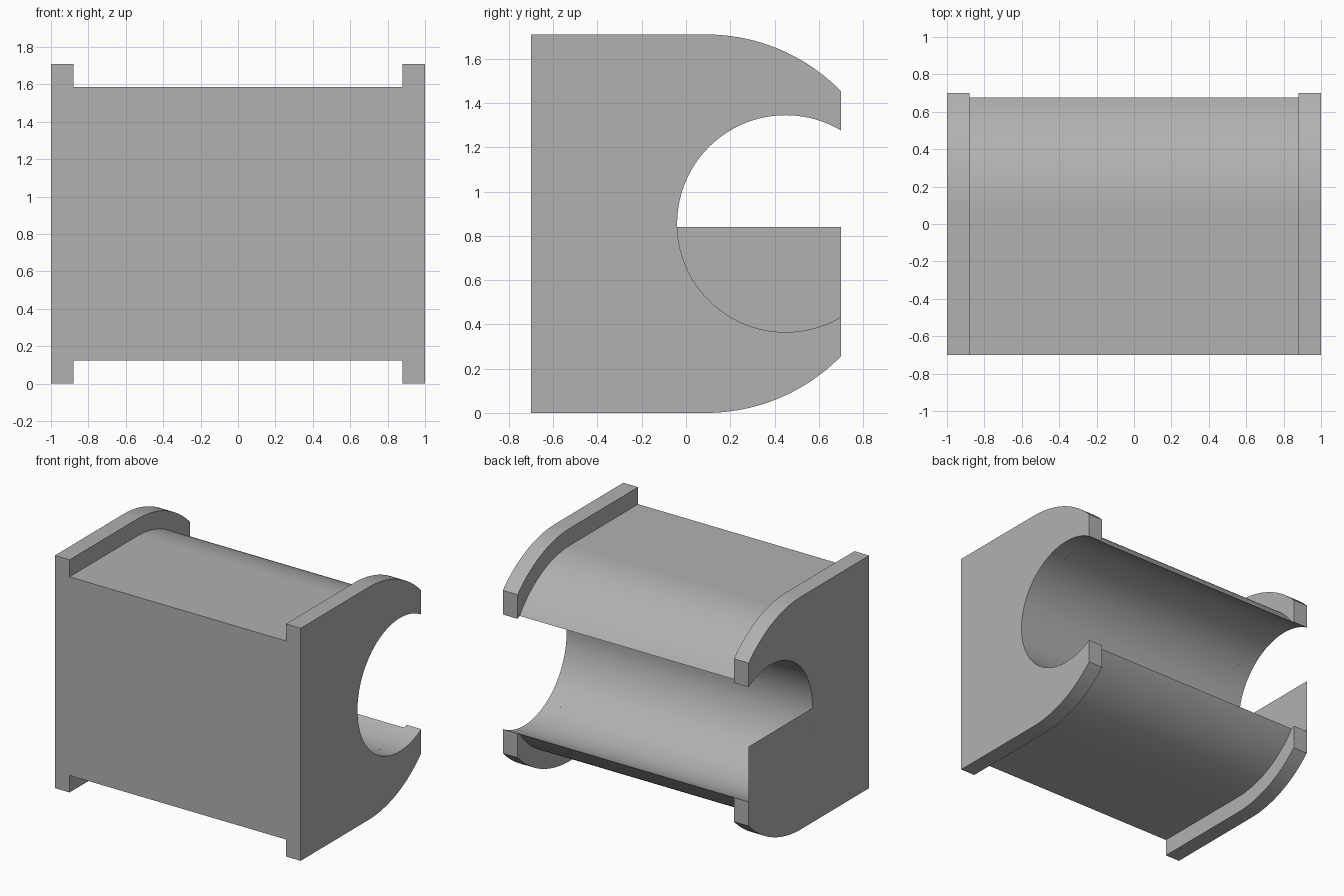
import bpy
import bmesh
from math import acos, cos, sin, pi, radians

if "Cube" in bpy.data.objects:
    bpy.data.objects.remove(bpy.data.objects["Cube"])

FRONT, BACK = -0.70, 0.70
MID = 0.855                      # height of both arc centres
SHELL_Y, BORE_Y = 0.09, 0.45     # depth of the arc centres
FLANGE_R, BODY_R, BORE_R = 0.855, 0.73, 0.49
FLANGE_IN = 0.88

grey = bpy.data.materials.new("light grey")
grey.use_nodes = True
colour = (0.44, 0.44, 0.44, 1)
grey.diffuse_color = colour
grey.node_tree.nodes["Principled BSDF"].inputs["Base Color"].default_value = colour


def arc(cy, r, start, end, n):
    """Points (y, z) along an arc centred at mid height."""
    steps = [start + (end - start) * i / n for i in range(n + 1)]
    return [(cy + r * cos(a), MID + r * sin(a)) for a in steps]


def c_profile(r, back):
    """C-shaped section: flat front, rounded back corners, round bore."""
    tip = acos((back - SHELL_Y) / r)
    mouth = acos((back - BORE_Y) / BORE_R)
    lower = arc(SHELL_Y, r, -pi / 2, -tip, 24)
    bore = arc(BORE_Y, BORE_R, 2 * pi - mouth, mouth, 80)
    upper = arc(SHELL_Y, r, tip, pi / 2, 24)
    return [(FRONT, MID - r)] + lower + bore + upper + [(FRONT, MID + r)]


def make(name, points, x0, x1=None, open_ends=False):
    """Extrude a (y, z) profile from x0 to x1, or leave it a flat sheet."""
    bm = bmesh.new()
    face = bm.faces.new([bm.verts.new((x0, y, z)) for y, z in points])
    if x1 is not None:
        ext = bmesh.ops.extrude_face_region(bm, geom=[face], use_keep_orig=True)
        for v in ext["geom"]:
            if isinstance(v, bmesh.types.BMVert):
                v.co.x = x1
    bmesh.ops.remove_doubles(bm, verts=bm.verts[:], dist=0.0005)
    bmesh.ops.recalc_face_normals(bm, faces=bm.faces[:])
    if open_ends:
        caps = [f for f in bm.faces if len(f.verts) > 4]
        bmesh.ops.delete(bm, geom=caps, context="FACES_ONLY")
    elif x1 is None and face.normal.x > 0:
        face.normal_flip()
    mesh = bpy.data.meshes.new(name)
    bm.to_mesh(mesh)
    bm.free()
    mesh.materials.append(grey)
    obj = bpy.data.objects.new(name, mesh)
    bpy.context.collection.objects.link(obj)
    bpy.ops.object.select_all(action="DESELECT")
    obj.select_set(True)
    bpy.context.view_layer.objects.active = obj
    bpy.ops.object.shade_smooth_by_angle(angle=radians(30))
    return obj


# Central body, ending in a knife edge where the shell meets the bore
d = BORE_Y - SHELL_Y
edge_y = SHELL_Y + (BODY_R ** 2 + d ** 2 - BORE_R ** 2) / (2 * d)
make("body", c_profile(BODY_R, edge_y), -FLANGE_IN, FLANGE_IN, open_ends=True)

# End flanges
for name, side in (("left_flange", 1), ("right_flange", -1)):
    make(name, c_profile(FLANGE_R, BACK), side * FLANGE_IN, side)

# Thin sheet closing the lower half of the bore on one end
sheet_top = 0.84
mouth = acos((BACK - BORE_Y) / BORE_R)
lower_bore = arc(BORE_Y, BORE_R, pi + 0.031, 2 * pi - mouth, 40)
make("bore_end_sheet", lower_bore + [(BACK, sheet_top)], -1)
